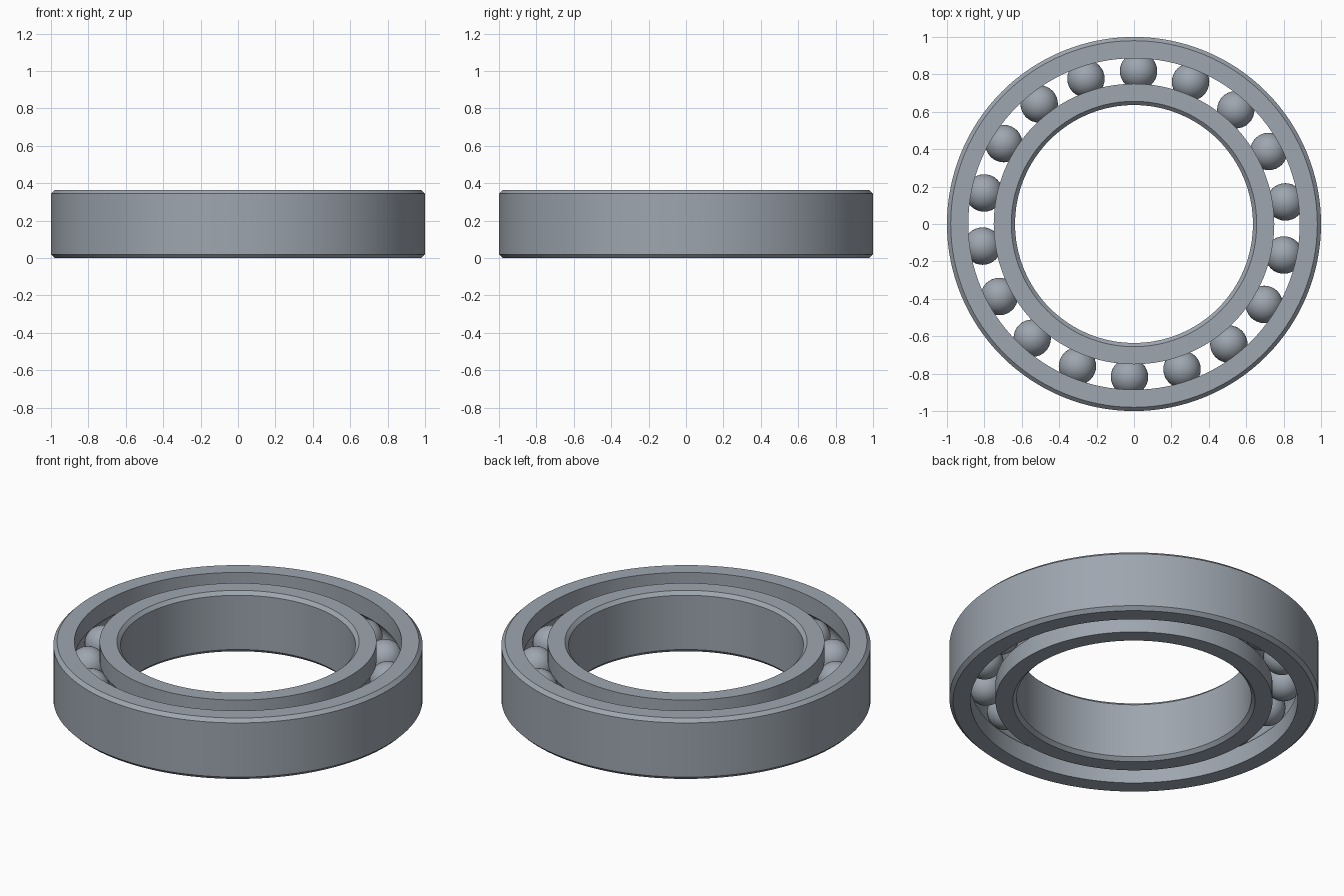
import bpy, bmesh, math

if "Cube" in bpy.data.objects:
    bpy.data.objects.remove(bpy.data.objects["Cube"], do_unlink=True)

HEIGHT = 0.364
MID = HEIGHT / 2
PITCH = 0.818       # radius of the circle the balls run on
BALL = 0.1
CHAMFER = 0.02
SEGMENTS = 128

steel = bpy.data.materials.new("steel grey")
steel.use_nodes = True
colour = (0.34, 0.38, 0.43, 1)
steel.diffuse_color = colour
steel.node_tree.nodes["Principled BSDF"].inputs["Base Color"].default_value = colour


def add_object(name, bm):
    mesh = bpy.data.meshes.new(name)
    bm.to_mesh(mesh)
    bm.free()
    mesh.materials.append(steel)
    obj = bpy.data.objects.new(name, mesh)
    bpy.context.collection.objects.link(obj)
    bpy.ops.object.select_all(action="DESELECT")
    obj.select_set(True)
    bpy.context.view_layer.objects.active = obj
    bpy.ops.object.shade_smooth_by_angle(angle=math.radians(30))
    return obj


def race_ring(name, wall, shoulder):
    """Chamfered ring with a round groove for the balls on its shoulder side."""
    side = 1 if shoulder > PITCH else -1
    inset = wall - side * CHAMFER
    points = [(shoulder, 0), (inset, 0), (wall, CHAMFER),
              (wall, HEIGHT - CHAMFER), (inset, HEIGHT), (shoulder, HEIGHT)]
    # Groove arc, from its upper lip to its lower lip
    lip = math.acos(abs(shoulder - PITCH) / BALL)
    steps = 12
    for i in range(steps + 1):
        a = lip - 2 * lip * i / steps
        points.append((PITCH + side * BALL * math.cos(a), MID + BALL * math.sin(a)))

    bm = bmesh.new()
    verts = [bm.verts.new((r, 0, z)) for r, z in points]
    edges = [bm.edges.new((verts[i - 1], verts[i])) for i in range(len(verts))]
    bmesh.ops.spin(bm, geom=verts + edges, cent=(0, 0, 0), axis=(0, 0, 1),
                   angle=math.tau, steps=SEGMENTS, use_duplicate=False)
    bmesh.ops.remove_doubles(bm, verts=bm.verts, dist=0.0001)
    bmesh.ops.recalc_face_normals(bm, faces=bm.faces)
    return add_object(name, bm)


# Inner and outer races
race_ring("outer_ring", 1.0, 0.886)
race_ring("inner_ring", 0.636, 0.75)

# Balls evenly spaced in the groove
COUNT = 18
for i in range(COUNT):
    a = math.radians(8.3) + math.tau * i / COUNT
    bm = bmesh.new()
    bmesh.ops.create_uvsphere(bm, u_segments=32, v_segments=20, radius=BALL)
    ball = add_object(f"ball_{i + 1}", bm)
    ball.location = (PITCH * math.cos(a), PITCH * math.sin(a), MID)
